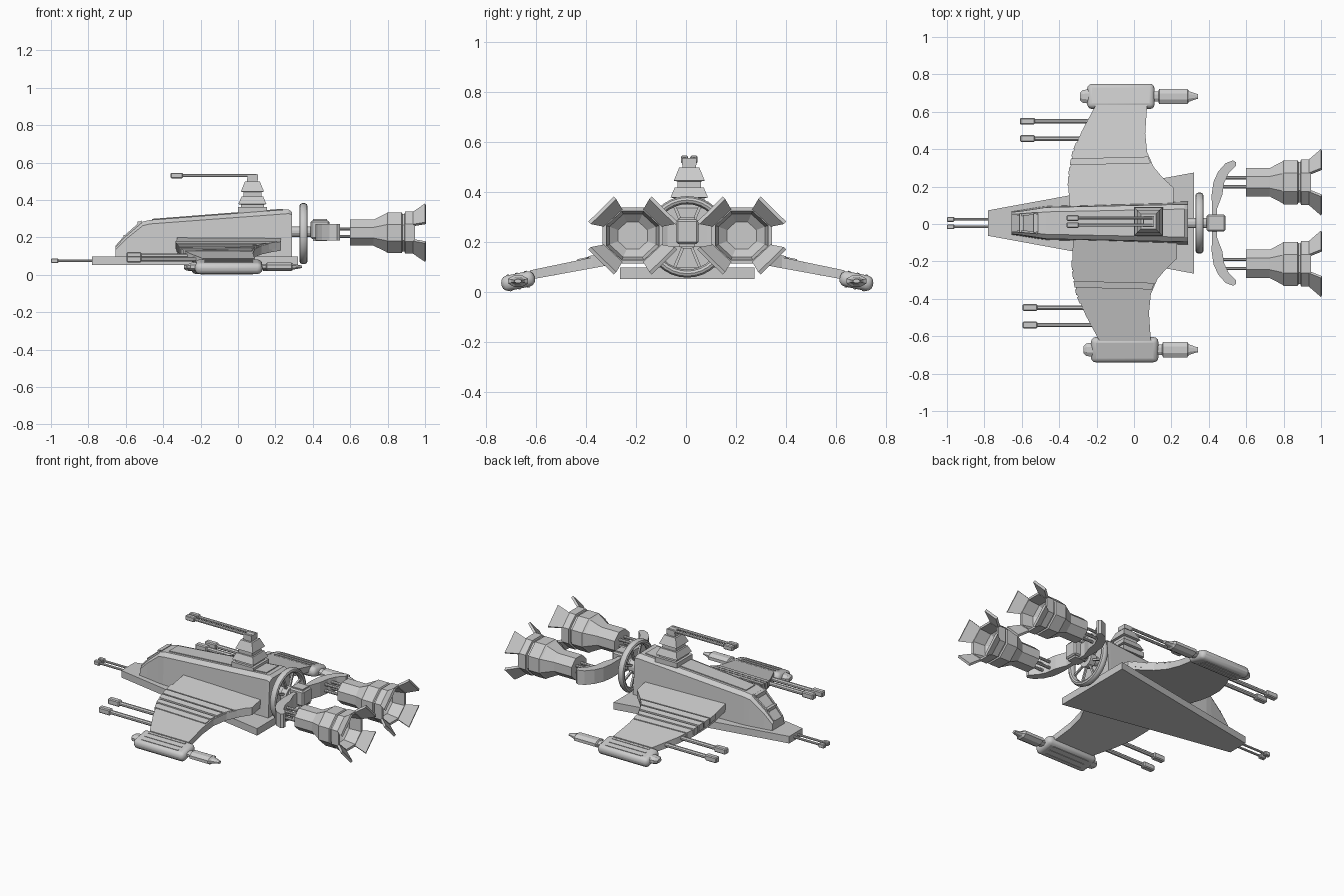
import bpy, bmesh
from math import sin, cos, pi, radians
from mathutils import Vector, Matrix

if "Cube" in bpy.data.objects:
    bpy.data.objects.remove(bpy.data.objects["Cube"])

CY = 0.005  # small sideways offset of the whole craft


def finish(name, bm, bevel=0.0, segs=2, smooth=False):
    bmesh.ops.recalc_face_normals(bm, faces=bm.faces)
    me = bpy.data.meshes.new(name)
    bm.to_mesh(me)
    bm.free()
    ob = bpy.data.objects.new(name, me)
    bpy.context.collection.objects.link(ob)
    ob.location.y = CY
    if bevel:
        m = ob.modifiers.new("bevel", 'BEVEL')
        m.width, m.segments = bevel, segs
    if smooth:
        bpy.ops.object.select_all(action='DESELECT')
        ob.select_set(True)
        bpy.context.view_layer.objects.active = ob
        bpy.ops.object.shade_smooth_by_angle(angle=radians(35))
    return ob


def loft(name, sections, caps=True, **kw):
    """Skin closed rings of points, one after another."""
    bm = bmesh.new()
    rings = [[bm.verts.new(p) for p in s] for s in sections]
    n = len(rings[0])
    for a, b in zip(rings, rings[1:]):
        for i in range(n):
            bm.faces.new((a[i], a[(i + 1) % n], b[(i + 1) % n], b[i]))
    if caps:
        bm.faces.new(rings[0])
        bm.faces.new(rings[-1])
    return finish(name, bm, **kw)


def box(name, x, y, z, tilt=0.0, **kw):
    """Box from (min, max) ranges, optionally tilted about its own x axis."""
    c = Vector((sum(x) / 2, sum(y) / 2, sum(z) / 2))
    bm = bmesh.new()
    bmesh.ops.create_cube(bm, size=1)
    size = (x[1] - x[0], abs(y[1] - y[0]), z[1] - z[0], 1)
    bm.transform(Matrix.Translation(c) @ Matrix.Rotation(tilt, 4, 'X') @ Matrix.Diagonal(size))
    return finish(name, bm, **kw)


def lathe_x(name, profile, y, z, n=8, sy=1.0, sz=1.0, **kw):
    """Rings of (x, radius) around an axis parallel to x, flat side up."""
    rings = [[(x, y + sy * r * cos(2 * pi * (i + .5) / n), z + sz * r * sin(2 * pi * (i + .5) / n))
              for i in range(n)] for x, r in profile]
    return loft(name, rings, **kw)


def slab(name, outline, low, high, **kw):
    """Plan outline in xy extruded between two height functions of |y|."""
    return loft(name, [[(x, y, f(abs(y))) for x, y in outline] for f in (low, high)], **kw)


def gun(name, x0, x1, y, z, r, mlen, mw):
    lathe_x(name + "_barrel", [(x0 + mlen * .5, r), (x1, r)], y, z)
    box(name + "_muzzle", (x0, x0 + mlen), (y - mw, y + mw), (z - mw, z + mw), bevel=mw * .3, segs=1)


# belly plate
slab("belly_plate", [(-.78, -.068), (-.78, .068), (.32, .27), (.32, -.27)],
     lambda y: .052, lambda y: .097)

# hull with chamfered roof: x, bottom half width, shoulder width, roof width, shoulder z, roof z
hull = [(-.655, .062, .058, .045, .135, .15), (-.60, .07, .064, .048, .19, .207),
        (-.51, .085, .078, .056, .262, .284), (-.47, .09, .084, .06, .272, .293),
        (.27, .115, .10, .075, .327, .35), (.29, .115, .10, .075, .32, .335)]
loft("hull", [[(x, -b, .09), (x, -s, zs), (x, -t, zt), (x, t, zt), (x, s, zs), (x, b, .09)]
              for x, b, s, t, zs, zt in hull])
# raised roof spine and cockpit window frame
loft("roof_spine", [[(x, -w, z - .02), (x, -w, z), (x, w, z), (x, w, z - .02)]
                    for x, w, z in ((-.46, .045, .299), (.24, .06, .353))])
for s in (-1, 1):
    loft("window_post", [[(x, s * y, z - .02), (x, s * y, z), (x, s * (y - .012), z), (x, s * (y - .012), z - .02)]
                         for x, y, z in ((-.655, .047, .155), (-.605, .05, .212), (-.515, .058, .291))])
for x, z in ((-.6, .2), (-.525, .272)):
    box("window_bar", (x - .012, x + .012), (-.05, .05), (z - .01, z + .014))

# nose guns
for s in (-1, 1):
    gun("nose_gun", -1.0, -.76, s * .02, .075, .007, .04, .013)


# wing heights
def wing_top(y):
    return .192 - .208 * (y - .12)


def wing_low(y):
    return wing_top(y) - .05 + .025 * (y - .12)


LEAD = [(-.345, .09), (-.35, .18), (-.345, .27), (-.325, .38), (-.28, .49), (-.205, .63)]
TRAIL = [(.07, .63), (.06, .48), (.07, .38), (.105, .3), (.16, .235), (.21, .19), (.21, .09)]


def edge_x(pts, y):
    for (xa, ya), (xb, yb) in zip(pts, pts[1:]):
        if min(ya, yb) <= y <= max(ya, yb):
            return xa + (xb - xa) * (y - ya) / (yb - ya)


for s, dx in ((1, 0), (-1, .02)):
    slab("wing", [(x + dx, s * y) for x, y in LEAD + TRAIL], wing_low, wing_top)
    # overlapping slats across the wing
    for ya, yb, h in ((.20, .25, .004), (.26, .30, .008), (.31, .345, .01), (.355, .385, .008), (.395, .43, .005)):
        pts = [(edge_x(LEAD, ya) - .006, ya), (edge_x(LEAD, yb) - .006, yb),
               (edge_x(TRAIL, yb) - .01, yb + .01), (edge_x(TRAIL, ya) - .01, ya + .01)]
        slab("wing_slat", [(x + dx, s * y) for x, y in pts],
             lambda y: wing_top(y) - .03, lambda y: wing_top(y) + h)
    # wing guns
    for y in (.452, .545):
        gun("wing_gun", -.61 + dx * .7, -.17, s * y, wing_top(y) - .02, .013, .08, .018)
    # wingtip pod with nose, ribs and tail booster
    tilt = -s * radians(12)
    yc, zc = s * .677, .043
    box("tip_pod", (-.25 + dx, .11 + dx), (yc - .068, yc + .068), (zc - .031, zc + .031),
        tilt=tilt, bevel=.026, segs=3, smooth=True)
    for k in (-.035, 0, .035):
        box("pod_rib", (-.2 + dx, .06 + dx), (yc + k - .005, yc + k + .005),
            (zc + k * sin(tilt) - .034, zc + k * sin(tilt) + .034), tilt=tilt)
    lathe_x("pod_nose", [(-.29 + dx, .02), (-.275 + dx, .036), (-.24 + dx, .042)], yc, zc, sz=.62)
    lathe_x("pod_tail", [(.10, .03), (.13 + dx, .03), (.135 + dx, .044), (.285, .044), (.295, .03), (.335, .015), (.342, .015)],
            yc, zc, n=8, sz=.56)

# turret of stacked square tiers
TX, TY = .077, .008
tiers = [(.33, .078), (.362, .078), (.362, .062), (.375, .062), (.378, .075), (.418, .058), (.418, .048),
         (.442, .048), (.445, .062), (.498, .04), (.498, .028), (.515, .028)]
loft("turret", [[(TX + a * w, TY + b * w, z) for a, b in ((-1, -1), (1, -1), (1, 1), (-1, 1))] for z, w in tiers])
box("turret_head", (.052, .107), (TY - .03, TY + .03), (.508, .535))
for s in (-1, 1):
    gun("turret_gun", -.36, .1, TY + s * .019, .53, .009, .065, .015)

# rear wheel ring with spokes and shaft
RZ = .22
bm = bmesh.new()
n, m = 32, 10
rings = [[bm.verts.new((.35 + .022 * cos(2 * pi * j / m), (.147 + .017 * sin(2 * pi * j / m)) * cos(2 * pi * i / n),
                        RZ + (.147 + .017 * sin(2 * pi * j / m)) * sin(2 * pi * i / n))) for j in range(m)] for i in range(n)]
for i in range(n):
    for j in range(m):
        a, b = rings[i], rings[(i + 1) % n]
        bm.faces.new((a[j], b[j], b[(j + 1) % m], a[(j + 1) % m]))
finish("wheel_ring", bm, smooth=True)
for i in range(4):
    bm = bmesh.new()
    bmesh.ops.create_cube(bm, size=1)
    bm.transform(Matrix.Translation((.35, 0, RZ)) @ Matrix.Rotation(pi * (i + .5) / 4, 4, 'X') @ Matrix.Diagonal((.012, .28, .012, 1)))
    finish("wheel_spoke", bm)
lathe_x("wheel_hub", [(.33, .05), (.37, .05)], 0, RZ, n=16)
lathe_x("drive_shaft", [(.28, .028), (.40, .028)], 0, .23, n=12)
box("engine_hub", (.388, .488), (-.045, .045), (.192, .29), bevel=.008, segs=1)
box("hub_cap", (.40, .476), (-.032, .032), (.18, .297))

# curved engine arms, engines, rods and flaps
ARM = [(.418, .02), (.415, .15), (.425, .22), (.45, .275), (.49, .32), (.53, .335), (.545, .325), (.545, .305),
       (.505, .265), (.482, .215), (.472, .15), (.445, .08), (.445, .02)]
BELL = [(.60, .077), (.725, .077), (.79, .112), (.80, .12), (.875, .12), (.88, .111), (.89, .111), (.893, .124),
        (.945, .124), (.945, .108), (.87, .095), (.84, .06)]
FLAP_IN = [(.05, .112), (.122, .045)]
FLAP_OUT = [(.076, .156), (.178, .056)]
for s in (-1, 1):
    slab("engine_arm", [(x, s * y) for x, y in ARM], lambda y: .182, lambda y: .272)
    ey, ez = s * .218, .225
    lathe_x("engine", BELL, ey, ez, sy=1.06, sz=.98)
    for a in (-1, 1):
        for b in (-1, 1):
            lathe_x("engine_rod", [(.46, .009), (.61, .009)], ey + a * .024, ez + b * .02)
            q = [(.935, *FLAP_IN[0]), (.935, *FLAP_IN[1]), (1.0, *FLAP_OUT[1]), (1.0, *FLAP_OUT[0])]
            loft("exhaust_flap", [[(x + d * .5, ey + a * (y - d), ez + b * (z - d)) for x, y, z in q]
                                  for d in (0, .01)])
